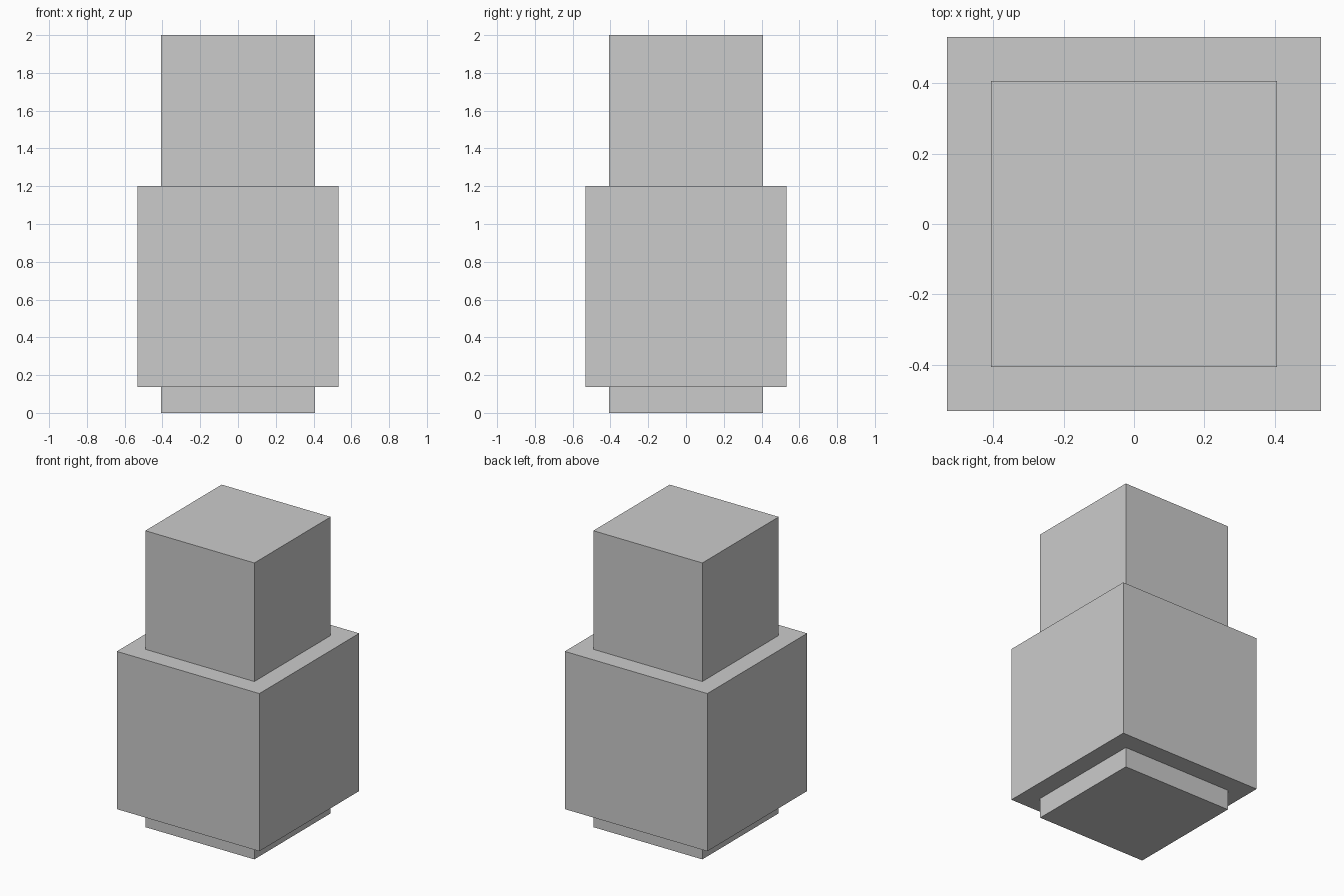
import bpy

if "Cube" in bpy.data.objects:
    bpy.data.objects.remove(bpy.data.objects["Cube"])

grey = bpy.data.materials.new("plain_grey")
grey.diffuse_color = (0.6, 0.6, 0.6, 1.0)
grey.use_nodes = True
grey.node_tree.nodes["Principled BSDF"].inputs["Base Color"].default_value = grey.diffuse_color


def block(name, width, z0, z1):
    """Square block centred on the vertical axis, from z0 up to z1."""
    bpy.ops.mesh.primitive_cube_add(size=1, location=(0, 0, (z0 + z1) / 2))
    ob = bpy.context.object
    ob.name = name
    ob.scale = (width, width, z1 - z0)
    bpy.ops.object.transform_apply(location=False, rotation=False, scale=True)
    ob.data.materials.append(grey)
    return ob


# Wide middle block, with narrower blocks set into its underside and top
block("base_block", 0.814, 0.0, 0.6)
block("middle_block", 1.064, 0.136, 1.2)
block("top_block", 0.814, 1.15, 2.0)
